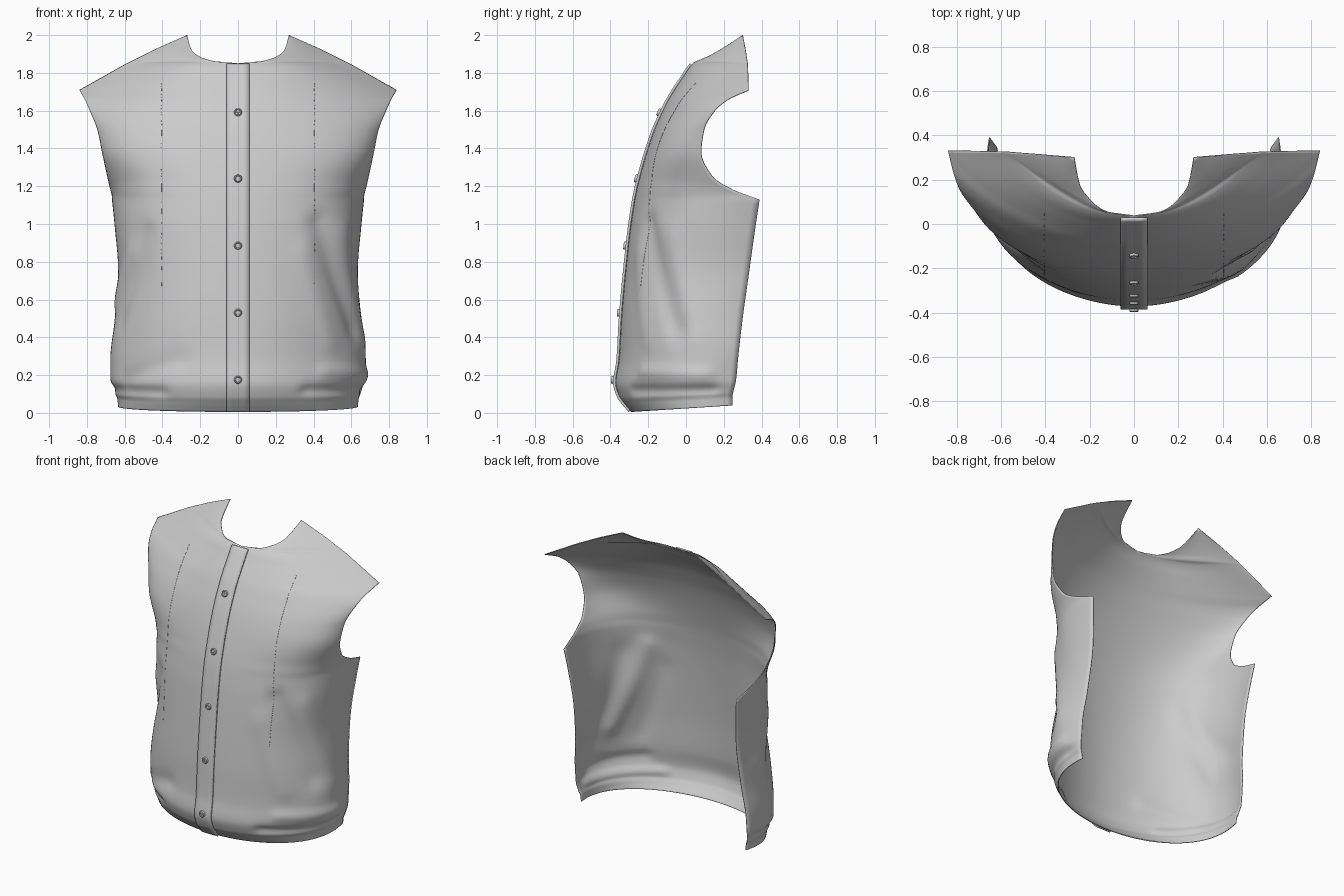
import bpy, bmesh, math
from mathutils import Vector

if "Cube" in bpy.data.objects:
    bpy.data.objects.remove(bpy.data.objects["Cube"])

# Body cross-sections by height: z, centre y, inner handle x, edge x, edge y, outer handle x, y
BODY = [
    (.005, -.290, .34, .625, .245, .70, -.11), (.05, -.328, .34, .63, .245, .70, -.12),
    (.085, -.352, .34, .64, .25, .73, -.125), (.16, -.372, .34, .65, .265, .79, -.12),
    (.28, -.355, .34, .65, .275, .79, -.12), (.50, -.342, .35, .63, .30, .75, -.14),
    (.75, -.320, .36, .62, .335, .71, -.14), (1.0, -.292, .37, .64, .37, .73, -.14),
    (1.13, -.272, .37, .655, .39, .74, -.125), (1.18, -.262, .345, .675, .25, .68, -.145),
    (1.25, -.245, .32, .692, .14, .635, -.152), (1.38, -.208, .33, .72, .08, .65, -.122),
    (1.50, -.167, .37, .745, .095, .66, -.045), (1.60, -.122, .40, .785, .15, .67, .045),
    (1.66, -.092, .42, .812, .22, .69, .115), (1.71, -.062, .42, .84, .33, .70, .185),
    (1.78, -.015, .38, .715, .328, .58, .205), (1.85, .035, .32, .59, .325, .45, .225)]
# Yoke rows between neckline and shoulder: z, neck x, y, shoulder x, y
YOKE = [(1.86, .115, .05, .57, .324), (1.885, .20, .11, .52, .32),
        (1.92, .245, .175, .45, .315), (2.0, .27, .30, .27, .30)]
# Soft folds: side, start (t, z), end (t, z), width, height
FOLDS = [(1, .42, 1.0, .68, .45, .06, -.02), (1, .33, .85, .48, .38, .06, .01),
         (1, .60, .95, .80, .40, .07, .012), (1, .35, .12, .90, .11, .03, -.015),
         (1, .45, .22, .85, .20, .04, .014), (-1, .50, .95, .72, .5, .06, -.014),
         (-1, .62, .85, .85, .6, .06, .012), (-1, .30, .28, .62, .17, .05, -.012),
         (-1, .40, .11, .95, .12, .03, -.013)]

keys = [(z, 0, yc, px, yc, hx, hy, xe, ye) for z, yc, px, xe, ye, hx, hy in BODY]
for z, xi, yi, xe, ye in YOKE:
    w, h = xe - xi, ye - yi
    keys.append((z, xi, yi, xi + w / 3, yi + h / 3 - .12 * w,
                 xi + w * 2 / 3, yi + h * 2 / 3 - .07 * w, xe, ye))
CORNERS = (0, 8, 15, len(keys) - 1)      # underarm and shoulder tip stay sharp


def slope(i, k, lo, hi):
    """Monotone tangent of column k at key i inside one segment."""
    def d(a):
        return (keys[a + 1][k] - keys[a][k]) / (keys[a + 1][0] - keys[a][0])
    if i == lo:
        return d(i)
    if i == hi:
        return d(i - 1)
    a, b = d(i - 1), d(i)
    return 0 if a * b <= 0 else 2 * a * b / (a + b)


def row(z):
    """Four section control points at height z."""
    i = max(j for j in range(len(keys) - 1) if keys[j][0] <= z + 1e-9)
    lo = max(c for c in CORNERS[:-1] if c <= i)
    hi = min(c for c in CORNERS if c > i)
    h = keys[i + 1][0] - keys[i][0]
    s = (z - keys[i][0]) / h
    v = [keys[i][k] * (1 + 2 * s) * (1 - s) ** 2 + slope(i, k, lo, hi) * h * s * (1 - s) ** 2
         + keys[i + 1][k] * s * s * (3 - 2 * s) + slope(i + 1, k, lo, hi) * h * s * s * (s - 1)
         for k in range(1, 9)]
    return [Vector(v[a:a + 2]) for a in (0, 2, 4, 6)]


def fold_height(side, t, z):
    total = 0
    for sd, t0, z0, t1, z1, w, amp in FOLDS:
        if sd == side:
            a, ab, p = Vector((t0, z0)), Vector((t1 - t0, z1 - z0)), Vector((t, z))
            f = min(1, max(0, (p - a).dot(ab) / ab.dot(ab)))
            total += amp * math.exp(-((p - a - ab * f).length / w) ** 2)
    return total


def cloth_point(side, t, z):
    a, b, c, d = row(z)
    q = 1 - t
    p = a * q ** 3 + b * 3 * q * q * t + c * 3 * q * t * t + d * t ** 3
    tan = (b - a) * q * q + (c - b) * 2 * q * t + (d - c) * t * t
    n = Vector((tan.y, -tan.x))
    if n.length > 1e-6:
        p += n.normalized() * fold_height(side, t, z) * min(1, t * 4)
    rise = .035 * t * t * max(0, 1 - z / .25)
    return Vector((side * p.x, p.y, z + rise))


def make_object(name, bm, angle=40, thickness=0):
    mesh = bpy.data.meshes.new(name)
    bm.to_mesh(mesh)
    bm.free()
    ob = bpy.data.objects.new(name, mesh)
    bpy.context.collection.objects.link(ob)
    bpy.ops.object.select_all(action='DESELECT')
    ob.select_set(True)
    bpy.context.view_layer.objects.active = ob
    bpy.ops.object.shade_smooth_by_angle(angle=math.radians(angle))
    if thickness:
        m = ob.modifiers.new("cloth_thickness", 'SOLIDIFY')
        m.thickness, m.offset = thickness, -1
    return ob


def add_grid(bm, grid, flip=False):
    vs = [[bm.verts.new(p) for p in r] for r in grid]
    for j in range(len(vs) - 1):
        for i in range(len(vs[0]) - 1):
            f = [vs[j][i], vs[j][i + 1], vs[j + 1][i + 1], vs[j + 1][i]]
            bm.faces.new(f[::-1] if flip else f)


# Garment front panel, both halves welded at the centre
heights = [keys[i][0] + (keys[i + 1][0] - keys[i][0]) * s / 6
           for i in range(len(keys) - 1) for s in range(6)] + [2.0]
bm = bmesh.new()
for side in (1, -1):
    add_grid(bm, [[cloth_point(side, i / 40, z) for i in range(41)] for z in heights], side < 0)
bmesh.ops.remove_doubles(bm, verts=bm.verts, dist=1e-4)
make_object("front_panel", bm, 60, .005)

# Button placket
bm = bmesh.new()
add_grid(bm, [[(x, row(z)[0].y - .014, z) for x in (-.06, -.03, 0, .03, .06)]
              for z in heights if z <= 1.851])
make_object("button_placket", bm, 40, .014)

# Buttons with raised rim and crossed thread
PROFILE = [(0, .006), (.012, .006), (.014, .011), (.018, .011), (.021, .006), (.021, -.002)]
for n, z in enumerate((.175, .53, .885, 1.24, 1.59)):
    bm = bmesh.new()
    pts = [bm.verts.new((r, 0, h)) for r, h in PROFILE]
    edges = [bm.edges.new(e) for e in zip(pts, pts[1:])]
    bmesh.ops.spin(bm, geom=pts + edges, cent=(0, 0, 0), axis=(0, 0, 1),
                   angle=math.tau, steps=24, use_merge=True)
    bmesh.ops.remove_doubles(bm, verts=bm.verts, dist=1e-5)
    bmesh.ops.recalc_face_normals(bm, faces=bm.faces)
    for sx, sy in ((.014, .003), (.003, .014)):
        cube = bmesh.ops.create_cube(bm, size=1)["verts"]
        bmesh.ops.scale(bm, vec=(sx, sy, .004), verts=cube)
        bmesh.ops.translate(bm, vec=(0, 0, .007), verts=cube)
    ob = make_object(f"button_{n + 1}", bm, 35)
    dy = (row(z + .02)[0].y - row(z - .02)[0].y) / .04
    ob.rotation_euler = Vector((0, -1, dy)).to_track_quat('Z', 'Y').to_euler()
    ob.location = (0, row(z)[0].y - .014, z)

# Vertical front seams
for side, name in ((1, "seam_left"), (-1, "seam_right")):
    path = []
    for k in range(60):
        z = .65 + k * 1.1 / 59
        t = min((i / 400 for i in range(401)),
                key=lambda t: abs(abs(cloth_point(side, t, z).x) - .405))
        path.append(cloth_point(side, t, z))
    cu = bpy.data.curves.new(name, 'CURVE')
    cu.dimensions, cu.bevel_depth, cu.bevel_resolution = '3D', .001, 1
    sp = cu.splines.new('POLY')
    sp.points.add(len(path) - 1)
    for p, co in zip(sp.points, path):
        p.co = (*co, 1)
    bpy.context.collection.objects.link(bpy.data.objects.new(name, cu))
